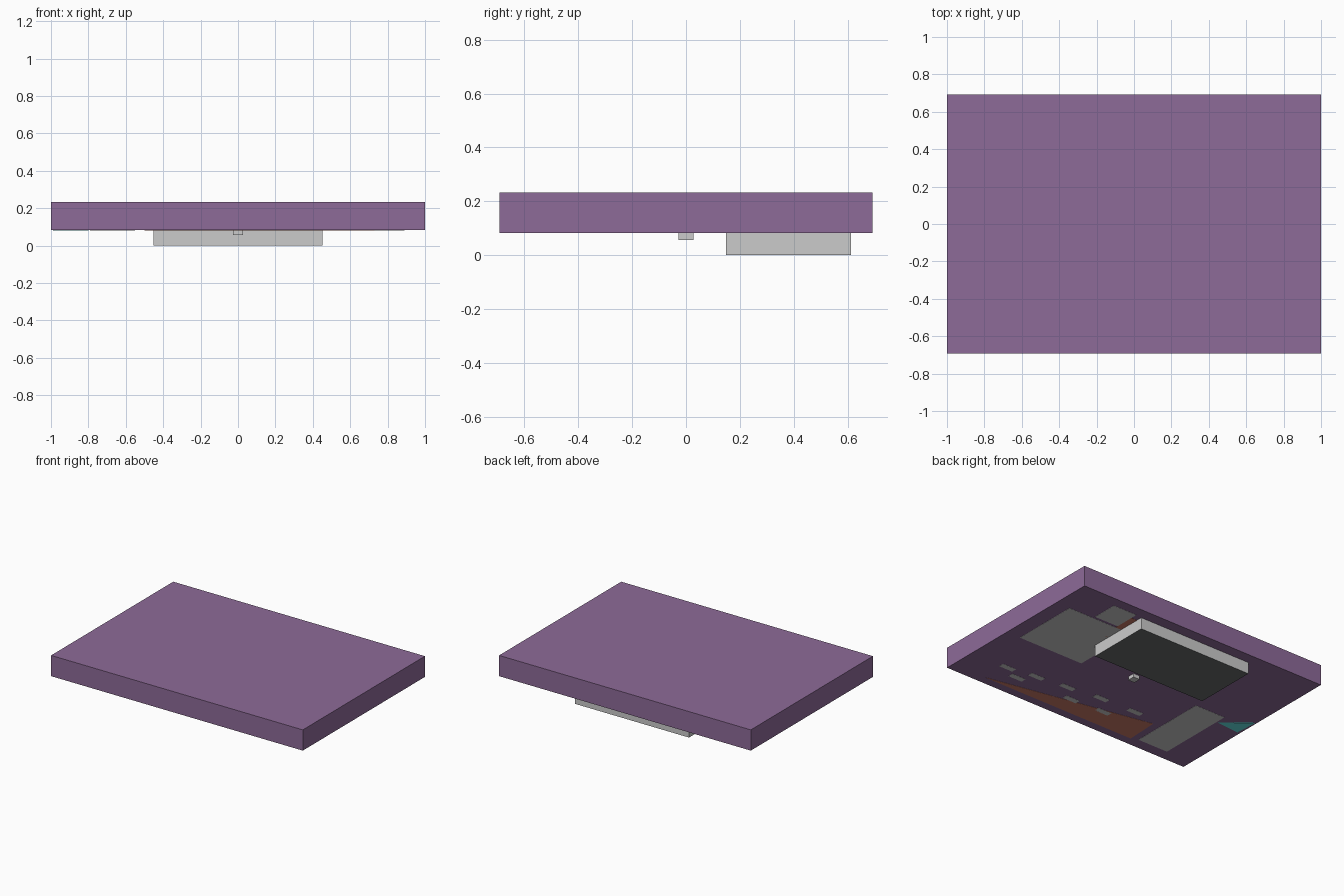
import bpy, bmesh

if "Cube" in bpy.data.objects:
    bpy.data.objects.remove(bpy.data.objects["Cube"])


def material(name, rgb):
    m = bpy.data.materials.new(name)
    m.diffuse_color = (*rgb, 1)
    m.use_nodes = True
    m.node_tree.nodes["Principled BSDF"].inputs["Base Color"].default_value = m.diffuse_color
    return m


purple = material("purple", (0.27, 0.145, 0.315))
dark = material("dark", (0.14, 0.15, 0.15))
rust = material("rust", (0.6, 0.2, 0.14))
teal = material("teal", (0.13, 0.78, 0.78))

TOP, UNDER, HALF_Y = 0.232, 0.083, 0.693


def prism(name, outline, z0, z1, mat=None):
    """Extrude a flat outline from z0 up to z1."""
    bm = bmesh.new()
    face = bm.faces.new([bm.verts.new((x, y, z0)) for x, y in outline])
    ext = bmesh.ops.extrude_face_region(bm, geom=[face])
    verts = [g for g in ext["geom"] if isinstance(g, bmesh.types.BMVert)]
    bmesh.ops.translate(bm, verts=verts, vec=(0, 0, z1 - z0))
    bmesh.ops.recalc_face_normals(bm, faces=bm.faces)
    me = bpy.data.meshes.new(name)
    bm.to_mesh(me)
    bm.free()
    if mat:
        me.materials.append(mat)
    ob = bpy.data.objects.new(name, me)
    bpy.context.collection.objects.link(ob)
    return ob


def box(name, x0, x1, y0, y1, z0, z1, mat=None):
    return prism(name, [(x0, y0), (x1, y0), (x1, y1), (x0, y1)], z0, z1, mat)


# Main slab
box("slab", -1, 1, -HALF_Y, HALF_Y, UNDER, TOP, purple)

# Hanging block with a dark lower face
block = box("lower_block", -0.453, 0.453, 0.148, 0.613, 0, UNDER)
block.data.materials.append(None)
block.data.materials[0] = None
block.data.materials.append(dark)
for p in block.data.polygons:
    if p.normal.z < -0.5:
        p.material_index = len(block.data.materials) - 1

# Small square peg
box("peg", -0.026, 0.026, -0.027, 0.027, 0.057, UNDER)

# Thin inlays almost flush with the underside
FLUSH, INSIDE = UNDER - 0.001, UNDER + 0.004
box("left_inlay", 0.37, 0.89, -0.09, 0.41, FLUSH, INSIDE)
box("rear_inlay", 0.50, 0.69, 0.43, 0.62, FLUSH, INSIDE)
box("right_inlay", -0.79, -0.55, -0.61, -0.03, FLUSH, INSIDE)
prism("rust_strip", [(0.73, -0.63), (-0.50, -0.63), (-0.49, -0.39)],
      FLUSH, INSIDE, rust)
box("rust_patch", 0.40, 0.50, 0.28, 0.57, FLUSH, INSIDE, rust)
prism("teal_corner", [(-0.80, -0.11), (-0.98, -0.125), (-0.99, 0.045)],
      FLUSH, INSIDE, teal)

# Row of small slivers along the front
for i, (x, y) in enumerate([(0.70, -0.44), (0.48, -0.41), (0.24, -0.385),
                            (-0.02, -0.355), (-0.30, -0.35),
                            (0.57, -0.50), (0.12, -0.49), (-0.14, -0.48)]):
    box(f"sliver_{i + 1}", x - 0.055, x + 0.055, y - 0.02, y + 0.02,
        FLUSH, INSIDE)
